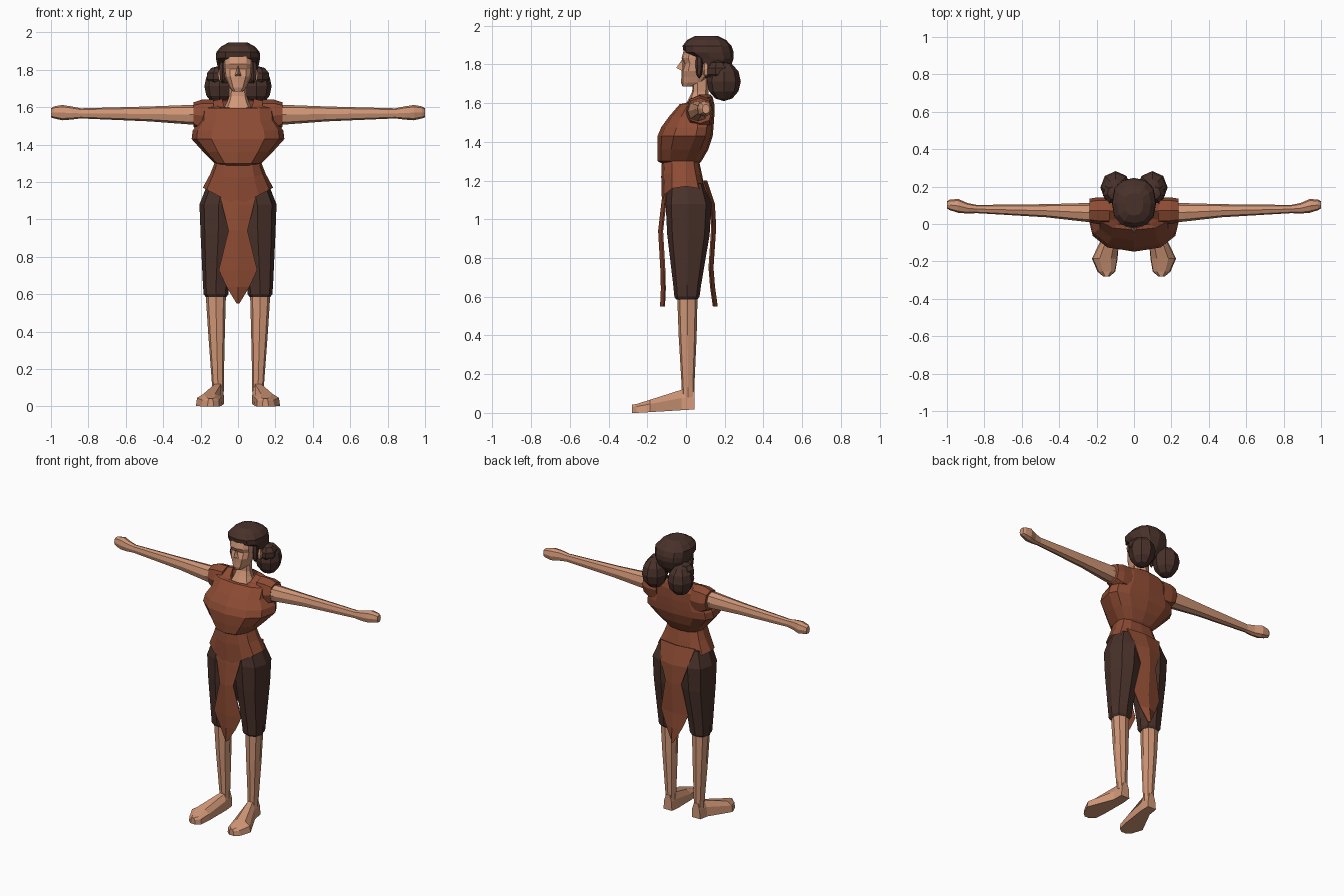
import bpy, bmesh, math
from mathutils import Matrix

if "Cube" in bpy.data.objects:
    bpy.data.objects.remove(bpy.data.objects["Cube"])


def material(name, rgb):
    m = bpy.data.materials.new(name)
    m.diffuse_color = (*rgb, 1)
    m.use_nodes = True
    m.node_tree.nodes["Principled BSDF"].inputs["Base Color"].default_value = m.diffuse_color
    return m


SKIN = material("skin", (0.64, 0.31, 0.185))
CLOTH = material("rust_cloth", (0.27, 0.072, 0.034))
DARK = material("dark_brown", (0.066, 0.031, 0.023))


def finish(name, bm, mat, mirror=False):
    bmesh.ops.recalc_face_normals(bm, faces=bm.faces)
    mesh = bpy.data.meshes.new(name)
    bm.to_mesh(mesh)
    bm.free()
    mesh.materials.append(mat)
    ob = bpy.data.objects.new(name, mesh)
    bpy.context.collection.objects.link(ob)
    if mirror:
        ob.modifiers.new("mirror", 'MIRROR').use_mirror_merge = False
    return ob


def loft(name, rings, mat, mirror=False, caps=(True, True)):
    """Skin a list of equal-length point rings."""
    bm = bmesh.new()
    vs = [[bm.verts.new(p) for p in r] for r in rings]
    n = len(vs[0])
    for a, b in zip(vs, vs[1:]):
        for i in range(n):
            j = (i + 1) % n
            bm.faces.new((a[i], a[j], b[j], b[i]))
    if caps[0]:
        bm.faces.new(vs[0])
    if caps[1]:
        bm.faces.new(vs[-1])
    return finish(name, bm, mat, mirror)


def unit(n, p=0.8):
    """Rounded-square outline points, starting at the front."""
    out = []
    for i in range(n):
        a = 2 * math.pi * i / n - math.pi / 2
        out.append([math.copysign(abs(round(f, 6)) ** p, f) for f in (math.cos(a), math.sin(a))])
    return out


def body(z, hw, yf, yb, yc=0.06, n=12, sag=0.0, dip=0.0):
    """Horizontal ring about x = 0; sag lowers the middle, dip lowers the front."""
    pts = []
    for c, s in unit(n):
        y = yc + s * ((yc - yf) if s < 0 else (yb - yc))
        pts.append((c * hw, y, z - sag * (1 - abs(c)) - dip * max(0, -s)))
    return pts


def box_ring(x0, x1, y0, y1, z, n=8):
    return [((x0 + x1) / 2 + c * (x1 - x0) / 2, (y0 + y1) / 2 + s * (y1 - y0) / 2, z)
            for c, s in unit(n)]


def arm_ring(x, y0, y1, z0, z1, n=8):
    return [(x, (y0 + y1) / 2 + c * (y1 - y0) / 2, (z0 + z1) / 2 + s * (z1 - z0) / 2)
            for c, s in unit(n)]


# Lower legs
loft("lower_legs", [box_ring(*r) for r in [
    (.076, .140, -.022, .043, .08), (.076, .140, -.022, .043, .13),
    (.070, .160, -.038, .055, .40), (.064, .174, -.046, .060, .62)]], SKIN, True)

# Feet: sections from heel to toe (y, inner x, outer x, sole z, top z)
loft("feet", [[(x0, y, z0), (x1, y, z0), (x1 - .006, y, (z0 + z1) / 2 + .01),
               (x1 - (x1 - x0) * .3, y, z1), (x0 + (x1 - x0) * .25, y, z1),
               (x0 + .003, y, (z0 + z1) / 2 + .01)] for y, x0, x1, z0, z1 in [
    (.045, .076, .140, .018, .12), (-.022, .074, .146, .014, .12),
    (-.185, .088, .225, .004, .068), (-.255, .100, .195, 0, .046),
    (-.28, .130, .165, 0, .042)]], SKIN, True)

# Cropped trousers
loft("trousers", [box_ring(*r) for r in [
    (.062, .172, -.050, .058, .585), (.052, .184, -.060, .070, .60),
    (.046, .188, -.066, .078, .66), (.012, .200, -.097, .122, .92),
    (.0, .206, -.105, .132, 1.08), (.0, .165, -.092, .10, 1.185)]], DARK, True)

# Tunic skirt flaring from the waist, hem pointed at the middle
loft("tunic_skirt", [
    body(1.34, .115, -.10, .07, .0), body(1.29, .13, -.125, .07, .0),
    body(1.24, .15, -.128, .085, .0, sag=.02),
    body(1.17, .188, -.124, .112, .0, sag=.10)], CLOTH, caps=(True, False))


def hanging_panel(name, rows, front):
    bm = bmesh.new()
    lines = []
    for z, w, y in rows:
        edge = y + .018 * (1 if front else -1)
        lines.append([bm.verts.new(p) for p in ((-w, edge, z), (0, y, z), (w, edge, z))])
    for a, b in zip(lines, lines[1:]):
        for i in (0, 1):
            bm.faces.new((a[i], a[i + 1], b[i + 1], b[i]))
    ob = finish(name, bm, CLOTH)
    mod = ob.modifiers.new("thickness", 'SOLIDIFY')
    mod.thickness, mod.offset = .008, 0


# Pointed cloth panels front and back
hanging_panel("front_panel", [(1.20, .10, -.108), (1.08, .085, -.124), (.94, .05, -.140),
                              (.73, .102, -.128), (.64, .06, -.126), (.55, .005, -.13)], True)
hanging_panel("back_panel", [(1.20, .13, .105), (1.08, .10, .145), (.96, .06, .152),
                             (.75, .102, .138), (.65, .06, .146), (.55, .005, .16)], False)

# Bloused bodice with dipped neckline
loft("bodice", [
    body(1.285, .10, -.12, .065, .0), body(1.30, .125, -.146, .08, .0),
    body(1.36, .185, -.148, .115, .02), body(1.43, .248, -.147, .138, .05),
    body(1.475, .242, -.128, .142, .06), body(1.53, .205, -.088, .146, .06),
    body(1.595, .20, -.032, .146, .07), body(1.63, .15, -.01, .138, .07, dip=.035),
    body(1.645, .085, -.005, .125, .07, dip=.068)], CLOTH, caps=(True, False))

# Sleeve caps around the shoulders
loft("sleeve_caps", [arm_ring(*r) for r in [
    (.13, .0, .142, 1.47, 1.642), (.195, .0, .143, 1.47, 1.640), (.238, .008, .135, 1.495, 1.626)]],
    CLOTH, True)

# Arms and mitten hands
loft("arms", [arm_ring(*r) for r in [
    (.18, .005, .115, 1.505, 1.612), (.26, .012, .112, 1.508, 1.612),
    (.47, .036, .106, 1.524, 1.604), (.84, .058, .102, 1.540, 1.594),
    (.89, .056, .112, 1.534, 1.604), (.94, .060, .134, 1.530, 1.612),
    (.985, .074, .130, 1.540, 1.604), (1.0, .084, .122, 1.546, 1.594)]], SKIN, True)

# Neck and upper chest
loft("neck", [body(*r, n=8) for r in [
    (1.50, .09, -.02, .11), (1.585, .08, -.005, .11), (1.63, .058, .018, .115),
    (1.66, .048, .032, .115), (1.74, .046, .035, .12)]], SKIN)

# Head, with chin, cheeks and brow
loft("head", [body(*r) for r in [
    (1.685, .026, -.018, .03, .01), (1.705, .046, -.026, .08), (1.735, .058, -.024, .12),
    (1.765, .072, -.024, .15), (1.805, .077, -.010, .17), (1.832, .079, -.023, .17),
    (1.885, .078, -.008, .17)]], SKIN)

# Nose wedge
bm = bmesh.new()
bridge, tip, left, right, back = [bm.verts.new(p) for p in (
    (0, -.020, 1.826), (0, -.050, 1.782), (-.018, -.018, 1.766), (.018, -.018, 1.766),
    (0, .0, 1.79))]
for f in ((bridge, left, tip), (bridge, tip, right), (tip, left, right),
          (bridge, back, left), (bridge, right, back), (left, back, right)):
    bm.faces.new(f)
finish("nose", bm, SKIN)

# Hair cap
loft("hair_cap", [body(*r) for r in [
    (1.73, .080, .095, .19, .13), (1.78, .098, .070, .228, .13),
    (1.83, .112, .045, .246, .13), (1.862, .118, -.012, .246, .11),
    (1.895, .116, -.018, .235, .11), (1.925, .090, .005, .208, .11),
    (1.946, .050, .045, .165, .11)]], DARK)


def blob(name, centre, size, mat, u=8, v=6):
    bm = bmesh.new()
    bmesh.ops.create_uvsphere(bm, u_segments=u, v_segments=v, radius=1,
                              matrix=Matrix.Translation(centre) @ Matrix.Diagonal((*size, 1)))
    return finish(name, bm, mat, True)


# Hair buns, temple locks and ears
blob("hair_buns", (.098, .195, 1.712), (.082, .088, .102), DARK)
blob("bun_tops", (.105, .165, 1.765), (.066, .062, .055), DARK, 7, 5)
blob("temple_locks", (.083, .068, 1.80), (.020, .020, .075), DARK, 6, 4)
blob("ears", (.090, .103, 1.775), (.020, .018, .042), SKIN, 6, 4)
